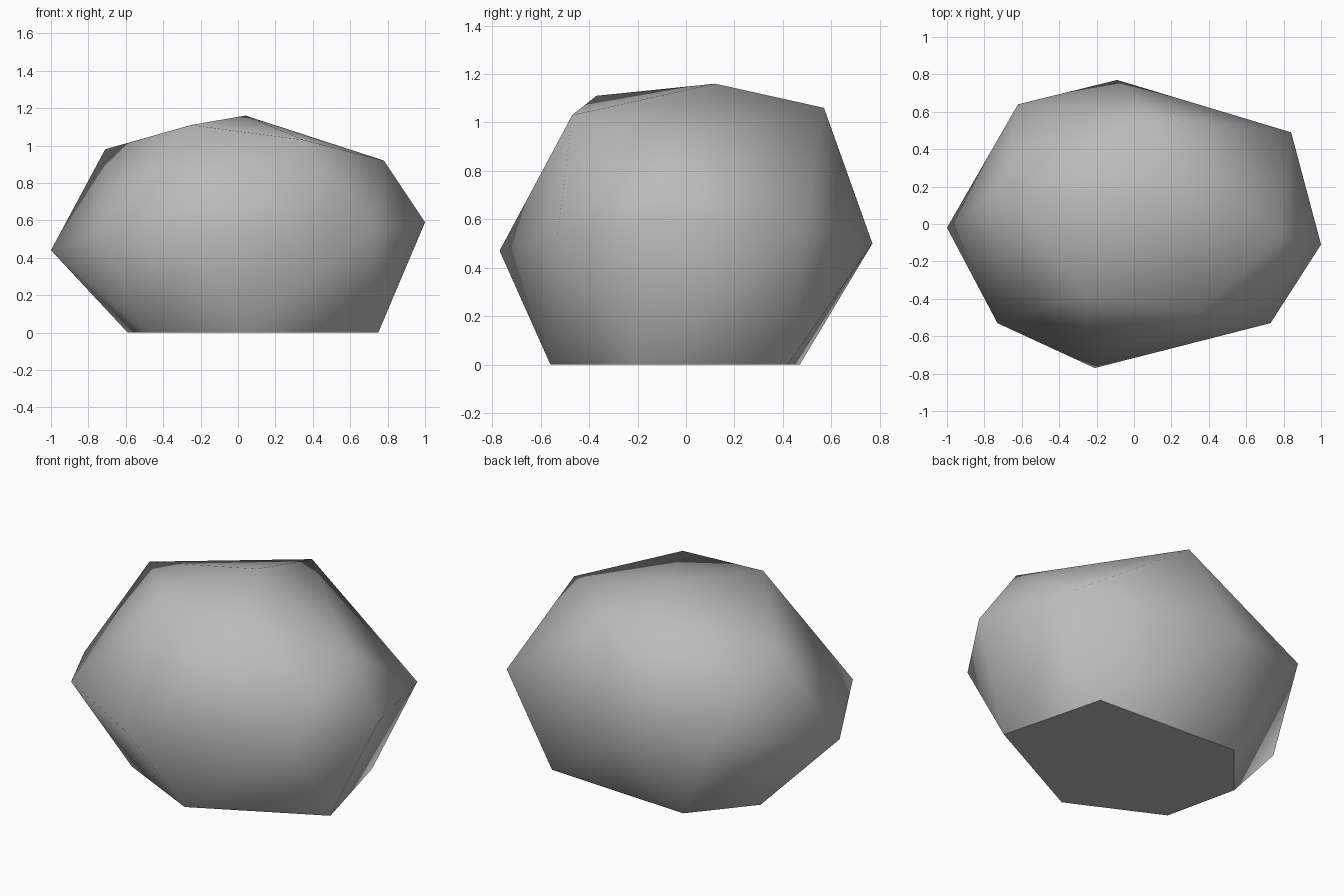
import bpy
import bmesh
from math import radians

default_cube = bpy.data.objects.get("Cube")
if default_cube:
    bpy.data.objects.remove(default_cube, do_unlink=True)


def make_material(name, colour):
    material = bpy.data.materials.new(name)
    material.use_nodes = True
    material.diffuse_color = colour
    shader = material.node_tree.nodes["Principled BSDF"]
    shader.inputs["Base Color"].default_value = colour
    shader.inputs["Roughness"].default_value = 0.9
    return material


# Corners of the boulder, in three rough rings from the ground up
base_ring = [(.75, -.2, 0), (.59, .42, 0), (-.31, .47, 0),
             (-.59, .14, 0), (-.49, -.3, 0), (.04, -.56, 0)]
belly_ring = [(1, -.11, .59), (.84, .49, .56), (-.09, .77, .5), (-.62, .64, .58),
              (-1, -.02, .44), (-.73, -.53, .53), (-.21, -.77, .47), (.73, -.53, .54)]
crown = [(.78, -.06, .92), (.09, .57, 1.06), (-.71, .18, .98),
         (-.25, -.37, 1.11), (.35, -.47, 1.03), (.04, .12, 1.16)]

# Wrap the corners in a convex shell
bm = bmesh.new()
for corner in base_ring + belly_ring + crown:
    bm.verts.new(corner)
bmesh.ops.convex_hull(bm, input=bm.verts[:])
bmesh.ops.recalc_face_normals(bm, faces=bm.faces[:])

# Merge the flat underside into one face
underside = [f for f in bm.faces if all(v.co.z < .001 for v in f.verts)]
bmesh.ops.dissolve_faces(bm, faces=underside)

# Smooth rounded body with a crisp edge around the underside
for face in bm.faces:
    face.smooth = True
for edge in bm.edges:
    if all(v.co.z < .001 for v in edge.verts):
        edge.smooth = False

mesh = bpy.data.meshes.new("boulder")
bm.to_mesh(mesh)
bm.free()
boulder = bpy.data.objects.new("boulder", mesh)
bpy.context.scene.collection.objects.link(boulder)
mesh.materials.append(make_material("stone grey", (.5, .5, .5, 1)))
